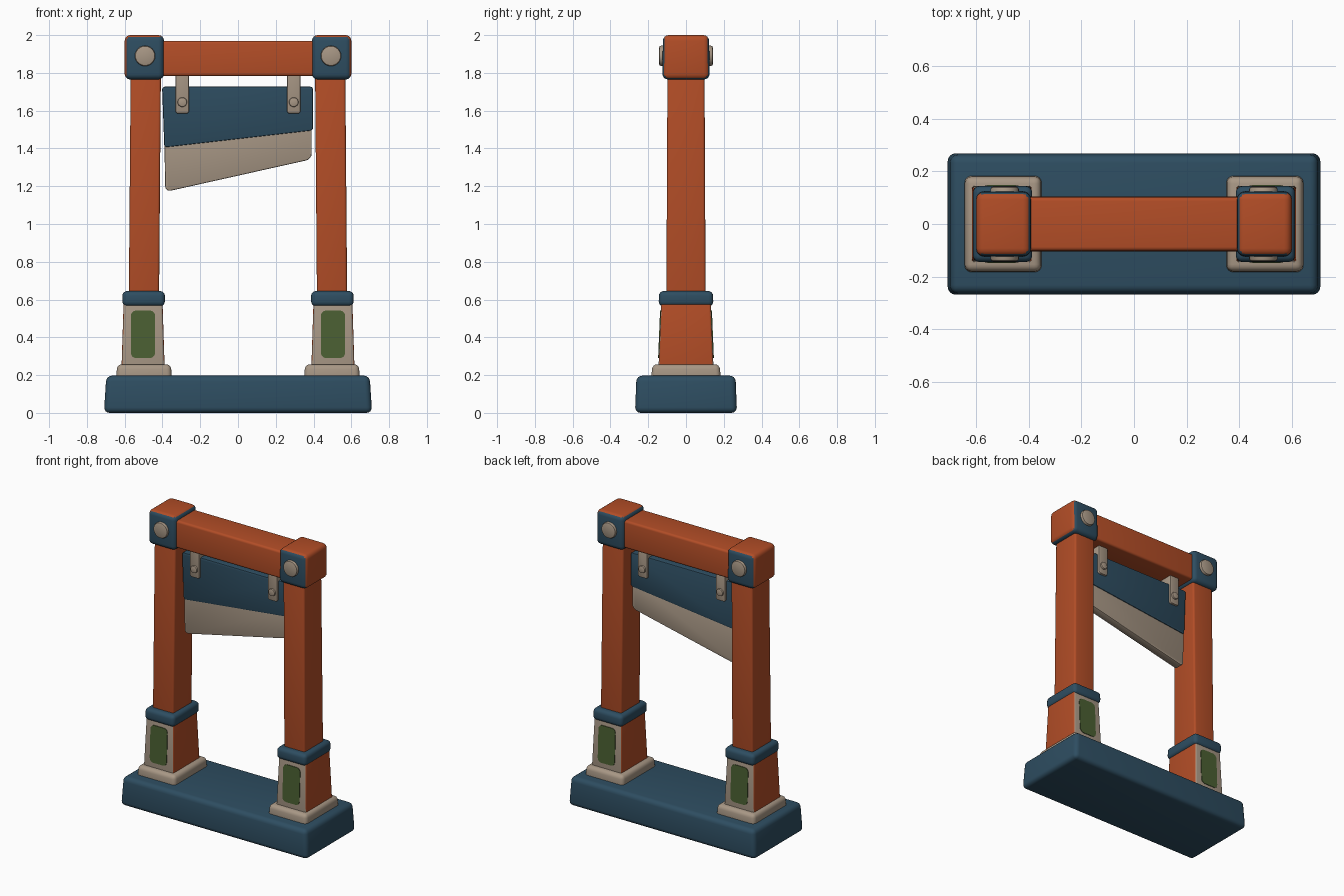
import bpy, bmesh, math
from mathutils import Vector, Matrix

if "Cube" in bpy.data.objects:
    bpy.data.objects.remove(bpy.data.objects["Cube"])


def material(name, rgb):
    m = bpy.data.materials.new(name)
    m.diffuse_color = (*rgb, 1)
    m.use_nodes = True
    m.node_tree.nodes["Principled BSDF"].inputs["Base Color"].default_value = m.diffuse_color
    return m


ORANGE = material("burnt orange", (0.45, 0.075, 0.02))
NAVY = material("slate blue", (0.027, 0.075, 0.12))
BEIGE = material("warm beige", (0.39, 0.31, 0.235))
GREEN = material("moss green", (0.07, 0.115, 0.032))


def finish(name, bm, mats, rule=None):
    """Turn a bmesh into a smooth-shaded object; rule(normal) picks the colour slot."""
    bmesh.ops.recalc_face_normals(bm, faces=bm.faces)
    bm.normal_update()
    if rule:
        for f in bm.faces:
            f.material_index = rule(f.normal)
    me = bpy.data.meshes.new(name)
    bm.to_mesh(me)
    bm.free()
    for m in mats:
        me.materials.append(m)
    ob = bpy.data.objects.new(name, me)
    bpy.context.collection.objects.link(ob)
    bpy.ops.object.select_all(action='DESELECT')
    ob.select_set(True)
    bpy.context.view_layer.objects.active = ob
    bpy.ops.object.shade_smooth_by_angle(angle=math.radians(40))
    return ob


def block(name, bottom, top, bevel, mats, rule=None):
    """Bevelled tapered box; bottom and top are (x0, x1, half_y, z)."""
    bm = bmesh.new()
    bmesh.ops.create_cube(bm, size=2)
    for v in bm.verts:
        x0, x1, hy, z = top if v.co.z > 0 else bottom
        v.co = Vector((x1 if v.co.x > 0 else x0, hy * v.co.y, z))
    bmesh.ops.bevel(bm, geom=bm.edges[:], offset=bevel, segments=4,
                    profile=0.5, affect='EDGES', clamp_overlap=True)
    return finish(name, bm, mats, rule)


def plate(name, pts, y0, y1, mat, bevel=0.0, corner=0.0, slope=None):
    """Extrude an x,z outline along y, with optional rounded corners and edges."""
    bm = bmesh.new()
    face = bm.faces.new([bm.verts.new((x, y0, z)) for x, z in pts])
    ext = bmesh.ops.extrude_face_region(bm, geom=[face])['geom']
    for v in ext:
        if isinstance(v, bmesh.types.BMVert):
            v.co.y = y1
    if corner:
        es = [e for e in bm.edges if abs(e.verts[0].co.y - e.verts[1].co.y) > 1e-5]
        bmesh.ops.bevel(bm, geom=es, offset=corner, segments=4, profile=0.5, affect='EDGES')
    if bevel:
        es = [e for e in bm.edges if abs(e.verts[0].co.y - e.verts[1].co.y) < 1e-5]
        bmesh.ops.bevel(bm, geom=es, offset=bevel, segments=2, profile=0.5, affect='EDGES')
    if slope:
        for v in bm.verts:
            v.co.y += slope(v.co.z)
    return finish(name, bm, [mat])


def bolt(name, x, z, r, half, bevel):
    """Round pin through the model along y, with bevelled rims."""
    bm = bmesh.new()
    bmesh.ops.create_cone(bm, cap_ends=True, segments=24, radius1=r, radius2=r, depth=2 * half,
                          matrix=Matrix.Translation((x, 0, z)) @ Matrix.Rotation(math.pi / 2, 4, 'X'))
    rims = [e for e in bm.edges if abs(e.verts[0].co.y - e.verts[1].co.y) < 1e-5]
    bmesh.ops.bevel(bm, geom=rims, offset=bevel, segments=2, profile=0.5, affect='EDGES')
    return finish(name, bm, [BEIGE])


def rect(x, hx, z0, z1):
    return [(x - hx, z0), (x + hx, z0), (x + hx, z1), (x - hx, z1)]


def span(side, inner, outer):
    return tuple(sorted((side * inner, side * outer)))


# Base slab
block("base", (-0.71, 0.71, 0.27, 0), (-0.697, 0.697, 0.262, 0.197), 0.03, [NAVY])

for s, tag in ((-1, "left"), (1, "right")):
    # Foot moulding
    block(f"{tag}_foot", (*span(s, 0.35, 0.645), 0.185, 0.17),
          (*span(s, 0.355, 0.64), 0.178, 0.257), 0.025, [BEIGE])
    # Pedestal: beige front and back, orange sides
    block(f"{tag}_pedestal", (*span(s, 0.388, 0.617), 0.146, 0.23),
          (*span(s, 0.40, 0.605), 0.131, 0.60), 0.012, [ORANGE, BEIGE],
          lambda n: 1 if abs(n.y) > 0.6 else 0)
    # Green inlays on front and back
    for d, face in ((-1, "front"), (1, "back")):
        plate(f"{tag}_{face}_inlay", rect(s * 0.503, 0.064, 0.29, 0.542), 0, d * 0.008, GREEN,
              corner=0.028, slope=lambda z, d=d: d * (0.142 - 0.0405 * (z - 0.23) - 0.0))
    # Collar
    block(f"{tag}_collar", (*span(s, 0.387, 0.612), 0.145, 0.565),
          (*span(s, 0.387, 0.612), 0.143, 0.645), 0.025, [NAVY])
    # Post
    block(f"{tag}_post", (*span(s, 0.418, 0.578), 0.104, 0.60),
          (*span(s, 0.408, 0.568), 0.098, 1.82), 0.013, [ORANGE])
    # Corner block: orange on top and outside
    block(f"{tag}_corner_block", (*span(s, 0.392, 0.60), 0.125, 1.765),
          (*span(s, 0.392, 0.60), 0.122, 2.0), 0.03, [NAVY, ORANGE],
          lambda n, s=s: 1 if n.z > 0.75 or n.x * s > 0.75 or (n.z > 0.4 and n.x * s > 0.4) else 0)
    bolt(f"{tag}_corner_bolt", s * 0.492, 1.89, 0.054, 0.142, 0.01)
    # Blade hanger and its pin
    plate(f"{tag}_hanger", rect(s * 0.295, 0.036, 1.585, 1.80), -0.05, 0.05, BEIGE,
          bevel=0.006, corner=0.015)
    bolt(f"{tag}_hanger_pin", s * 0.295, 1.645, 0.025, 0.062, 0.006)

# Cross beam
block("cross_beam", (-0.42, 0.42, 0.105, 1.783), (-0.42, 0.42, 0.102, 1.97), 0.015, [ORANGE])

# Hanging panel: blue upper plate and slanted beige lower edge
plate("panel_upper", [(-0.39, 1.405), (0.397, 1.495), (0.397, 1.727), (-0.402, 1.727)],
      -0.035, 0.035, NAVY, bevel=0.008, corner=0.015)
lower = plate("panel_lower", [(-0.385, 1.17), (0.39, 1.343), (0.39, 1.54), (-0.39, 1.45)],
              -0.029, 0.029, BEIGE, bevel=0.006, corner=0.03)
